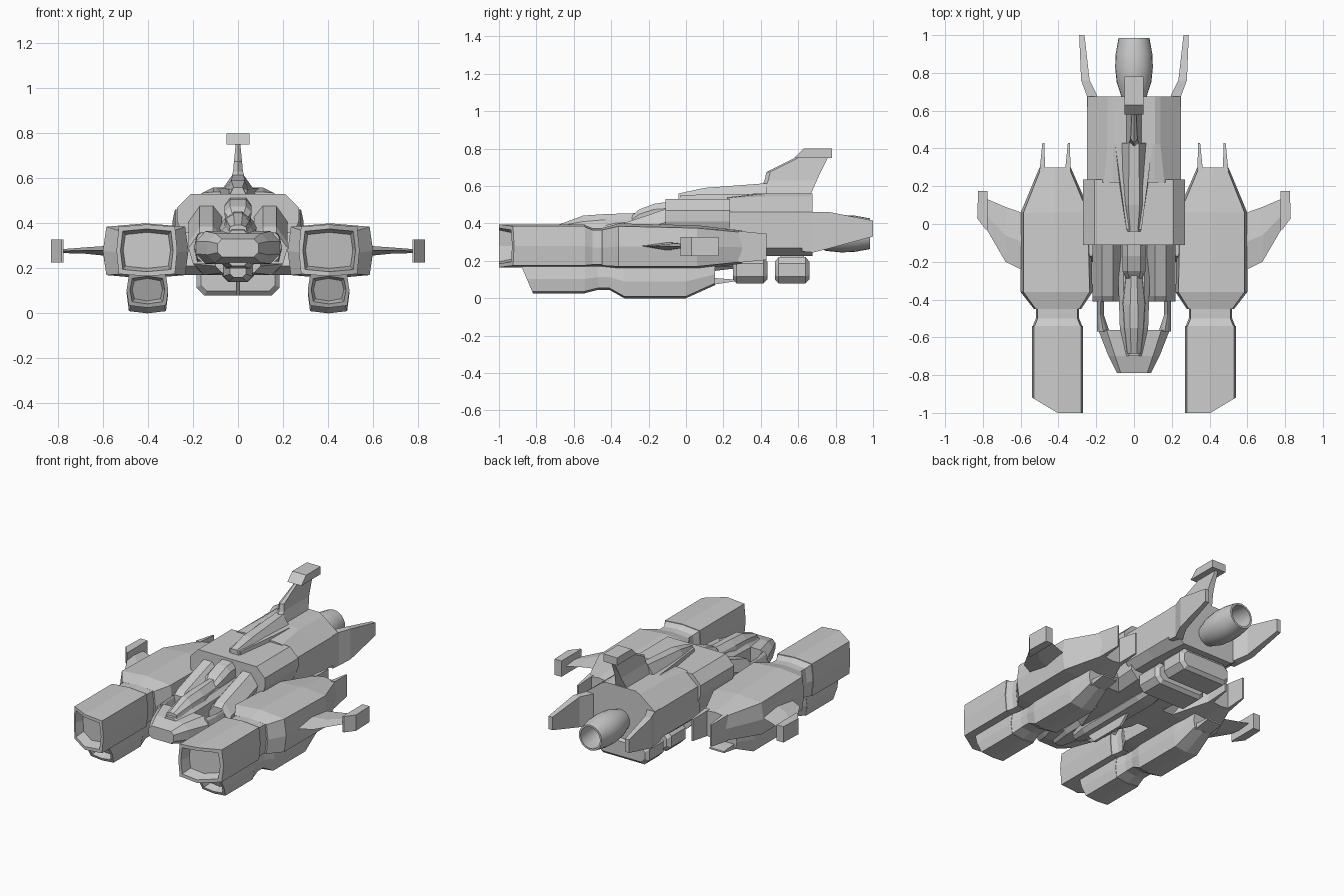
import bpy, bmesh, math


def loft(name, rows, mirror=False, cap=True):
    """Skin a list of equal-length point rings; optionally mirror across x = 0."""
    bm = bmesh.new()
    rings = [[bm.verts.new(p) for p in r] for r in rows]
    n = len(rings[0])
    for a, b in zip(rings, rings[1:]):
        for i in range(n):
            bm.faces.new((a[i], a[(i + 1) % n], b[(i + 1) % n], b[i]))
    if cap:
        bm.faces.new(rings[0])
        bm.faces.new(rings[-1])
    bmesh.ops.recalc_face_normals(bm, faces=bm.faces)
    me = bpy.data.meshes.new(name)
    bm.to_mesh(me)
    bm.free()
    ob = bpy.data.objects.new(name, me)
    bpy.context.collection.objects.link(ob)
    if mirror:
        ob.modifiers.new("mirror", 'MIRROR')
    return ob


def bulge(y, x0, x1, z0, z1, b=0.01):
    """Slightly barrel-sided rectangle ring; y may be a function of x and z."""
    xm, zm = (x0 + x1) / 2, (z0 + z1) / 2
    pts = [(x0 + b, z0 + b), (xm, z0), (x1 - b, z0 + b), (x1, zm),
           (x1 - b, z1 - b), (xm, z1), (x0 + b, z1 - b), (x0, zm)]
    f = y if callable(y) else (lambda x, z: y)
    return [(x, f(x, z), z) for x, z in pts]


def sym(y, half):
    """Ring symmetric about x = 0 from right-hand (x, z) points."""
    return [(x, y, z) for x, z in half] + [(-x, y, z) for x, z in reversed(half)]


def octo(y, w, z0, z1, c):
    return sym(y, [(w - c, z0), (w, z0 + c), (w, z1 - c), (w - c, z1)])


def side_plate(name, pts, x0, x1, mirror=False):
    return loft(name, [[(x, y, z) for y, z in pts] for x in (x0, x1)], mirror)


# Side pods: main shell, then rear blade fins
loft("pod_shell", [bulge(-.45, .28, .53, .165, .375),
                   bulge(-.36, .22, .60, .155, .40, .015),
                   bulge(.06, .23, .60, .155, .39, .015),
                   bulge(.30, .335, .50, .185, .362)], True)
for nm, xa, xb, xc, xd in (("inner", .335, .365, .34, .35), ("outer", .47, .50, .475, .485)):
    loft(f"pod_fin_{nm}", [[(xa, .28, .19), (xb, .28, .19), (xb, .28, .36), (xa, .28, .36)],
                           [(xc, .43, .205), (xd, .43, .205), (xd, .43, .345), (xc, .43, .345)]], True)

# Pod necks and forward engine housings with recessed slanted mouths
loft("pod_neck", [bulge(-.55, .27, .54, .165, .395), bulge(-.50, .29, .52, .17, .375),
                  bulge(-.44, .29, .52, .17, .375)], True)


def slant(x, z):
    return -1 + max(0, x - .405) * .6


loft("engine_housing", [bulge(-.54, .27, .54, .165, .395), bulge(slant, .27, .54, .165, .395),
                        bulge(slant, .288, .522, .185, .375),
                        bulge(lambda x, z: slant(x, z) + .07, .30, .51, .20, .36)], True)


def rake(x, z):
    return -.88 + (.17 - z) * .43


# Lower engines, connecting step and lower pod hulls
loft("lower_engine", [bulge(-.54, .31, .495, .025, .18), bulge(rake, .31, .495, .025, .18),
                      bulge(rake, .325, .48, .042, .165),
                      bulge(lambda x, z: rake(x, z) + .06, .335, .47, .055, .155)], True)
loft("lower_pod", [bulge(-.55, .31, .495, .025, .18), bulge(-.47, .325, .48, .045, .18),
                   bulge(-.41, .325, .48, .045, .18), bulge(-.33, .31, .495, 0, .18),
                   bulge(0, .31, .495, 0, .18), bulge(.155, .33, .475, .07, .185)], True)
side_plate("lower_pod_tail", [(.13, .07), (.26, .09), (.26, .10), (.13, .11)], .35, .455, True)

# Stub wings and winglets
loft("stub_wing", [[(.58, -.25, .28), (.58, -.1, .30), (.58, .055, .28), (.58, -.1, .255)],
                   [(.68, -.20, .28), (.68, -.06, .293), (.68, .09, .28), (.68, -.06, .265)],
                   [(.785, -.02, .277), (.785, .05, .285), (.785, .135, .277), (.785, .05, .268)]], True)
loft("winglet", [[(x, y, z) for x, y in ((.775, .175), (.825, .175), (.83, .03), (.785, -.03), (.775, -.03))]
                 for z in (.225, .328)], True)

# Central fuselage: shoulder block, rear hull, lower hull
loft("shoulder_block", [sym(y, [(.20, .22), (.27, .41), (.27, .47), (.21, .53)]) for y in (-.11, .235)])
loft("rear_hull", [sym(.22, [(.20, .225), (.25, .27), (.25, .46), (.16, .535), (.11, .54)]),
                   sym(.42, [(.20, .225), (.25, .27), (.25, .46), (.14, .545), (.11, .56)]),
                   sym(.675, [(.18, .225), (.25, .27), (.25, .46), (.14, .545), (.11, .56)])])
loft("mid_hull", [octo(-.40, .10, .18, .34, .03), octo(-.20, .20, .17, .40, .05),
                  octo(.25, .23, .17, .42, .05)])
side_plate("pod_bridge", [(-.2, .21), (-.15, .17), (.06, .17), (.12, .22), (.08, .36), (-.17, .36)], .15, .28, True)

# Tail prongs beside the nozzle
loft("tail_prong", [[(.19, .62, .25), (.25, .62, .25), (.25, .62, .462), (.19, .62, .462)],
                    [(.195, .68, .245), (.25, .68, .245), (.25, .68, .462), (.195, .68, .462)],
                    [(.235, .76, .265), (.28, .76, .265), (.28, .76, .462), (.235, .76, .462)],
                    [(.262, 1, .33), (.29, 1, .33), (.29, 1, .415), (.262, 1, .415)]], True)

# Round tail nozzle, hollow at the rear
N = 24
noz = loft("tail_nozzle", [[(r * math.cos(2 * math.pi * i / N), y, .345 + r * math.sin(2 * math.pi * i / N))
                            for i in range(N)]
                           for y, r in ((.65, .06), (.70, .075), (.75, .092), (.83, .1), (.90, .097),
                                        (.985, .082), (.985, .07), (.88, .078), (.80, .06))])
bpy.context.view_layer.objects.active = noz
noz.select_set(True)
bpy.ops.object.shade_smooth_by_angle(angle=math.radians(30))

# Dorsal spine and tail fin
loft("spine_base", [sym(-.03, [(.04, .52), (.04, .552)]), sym(.43, [(.11, .52), (.10, .56)])])
loft("dorsal_spine", [sym(-.04, [(.035, .53), (.02, .56)]), sym(.10, [(.055, .53), (.03, .59)]),
                      sym(.43, [(.085, .53), (.025, .615)])])
loft("tail_fin", [[(sx * w, y, z) for sx, y, z in ((1, a, h), (0, a - .02, h), (-1, a, h), (-1, b, h), (1, b, h))]
                  for w, a, b, h in ((.045, .40, .66, .54), (.022, .44, .70, .63), (.018, .45, .72, .675),
                                     (.01, .61, .76, .755))])
side_plate("fin_cap", [(.58, .75), (.63, .80), (.78, .80), (.78, .75)], -.05, .05)

# Sloping shoulder struts beside the cockpit
loft("shoulder_strut", [[(x, y, z + dz) for x, z in
                         ((.07, .23), (.20, .23), (.22, .30), (.17, .37), (.11, .37), (.07, .32))]
                        for y, dz in ((-.41, -.01), (-.38, .015), (-.10, .11))], True)

# Nose block, side arms and cockpit tub
loft("nose", [octo(-.79, .09, .25, .33, .02), octo(-.70, .135, .225, .355, .035),
              octo(-.56, .19, .22, .365, .045)])
loft("nose_arm", [bulge(-.57, .13, .195, .23, .36, .015), bulge(-.48, .16, .195, .23, .355, .012),
                  bulge(-.15, .16, .20, .22, .355, .012)], True)
loft("cockpit_tub", [octo(-.70, .045, .21, .37, .02), octo(-.55, .075, .20, .39, .025),
                     octo(-.10, .09, .20, .42, .03)])

# Canopy and rounded hump behind it
loft("canopy", [sym(-.685, [(.04, .365), (.035, .385), (.015, .392)]),
                sym(-.55, [(.058, .37), (.05, .41), (.02, .442)]),
                sym(-.43, [(.065, .37), (.056, .42), (.02, .45)]),
                sym(-.27, [(.05, .37), (.04, .42), (.015, .455)])])
loft("canopy_hump", [sym(-.29, [(.035, .38), (.04, .42), (.025, .44)]),
                     sym(-.25, [(.055, .38), (.06, .45), (.035, .475)]),
                     sym(-.17, [(.055, .38), (.06, .475), (.035, .505)]),
                     sym(-.10, [(.055, .38), (.06, .48), (.035, .515)])])

# Belly keel, chin barrel and two rear belly tanks
loft("belly_keel", [octo(-.52, .035, .16, .24, .015), octo(-.40, .065, .14, .24, .025),
                    octo(.10, .07, .14, .24, .025), octo(.27, .05, .16, .24, .02)])
side_plate("chin_blade", [(-.42, .15), (-.36, .08), (-.12, .08), (-.05, .15)], -.008, .008)
for i, (y0, y1) in enumerate(((.25, .435), (.475, .66))):
    loft(f"belly_tank_{i + 1}", [octo(y0, .165, .10, .195, .025), octo(y0 + .02, .185, .08, .22, .035),
                                 octo(y1 - .02, .185, .08, .22, .035), octo(y1, .165, .10, .195, .025)])
    side_plate(f"tank_mount_{i + 1}", [(y0 + .03, .18), (y1 - .03, .18), (y1 - .03, .25), (y0 + .03, .25)], -.1, .1)
